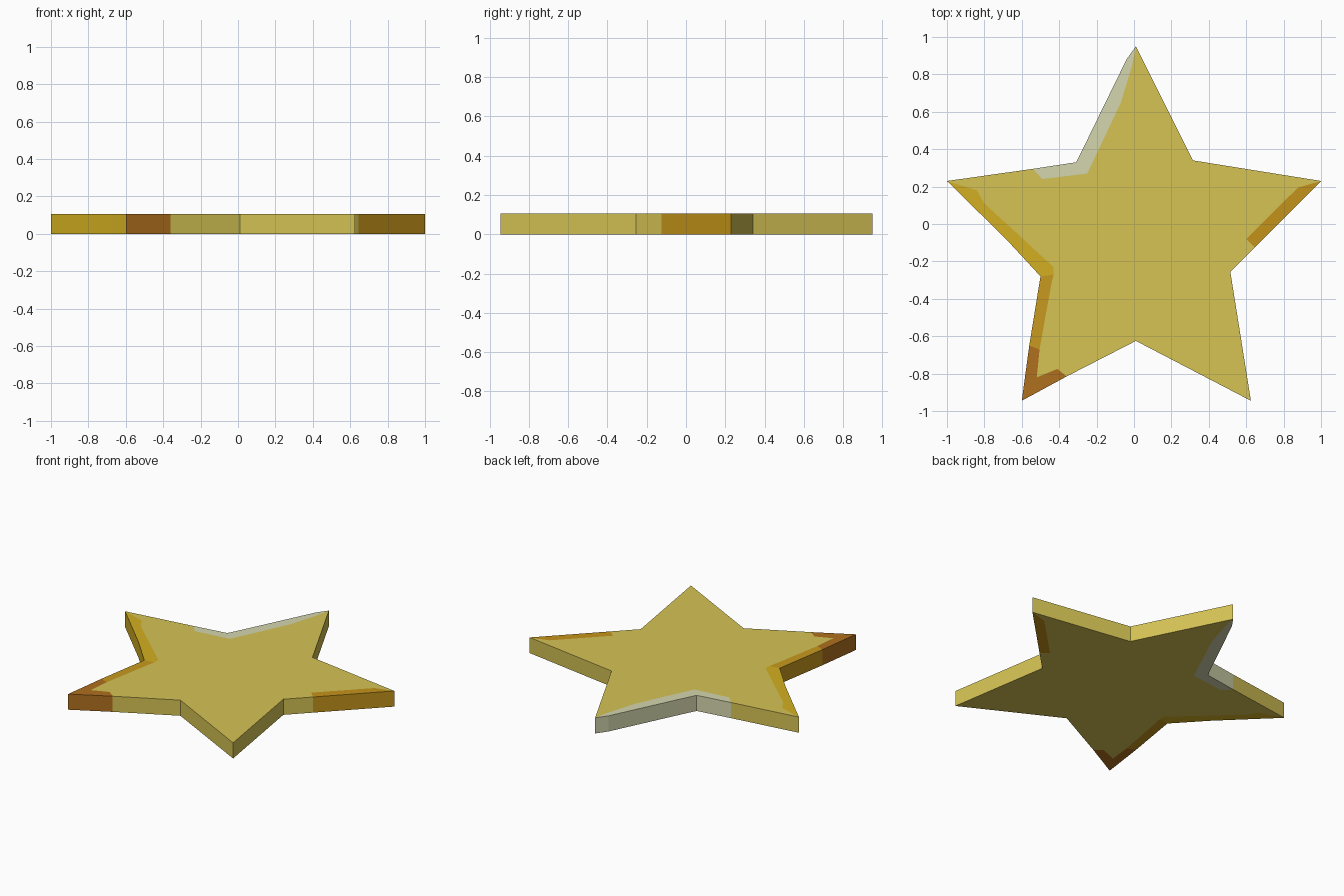
import bpy
import bmesh

if "Cube" in bpy.data.objects:
    bpy.data.objects.remove(bpy.data.objects["Cube"])

THICKNESS = 0.105

COLOURS = {
    "yellow": (0.67, 0.55, 0.09),
    "pale": (0.66, 0.67, 0.42),
    "gold": (0.65, 0.43, 0.015),
    "dark_gold": (0.58, 0.32, 0.013),
    "orange": (0.55, 0.29, 0.01),
    "brown": (0.43, 0.16, 0.013),
}

# Points and notches of the star that the patches share
TOP, RIGHT, LEFT = (0.01, 0.95), (1.0, 0.23), (-1.0, 0.23)
ELBOW_IN, ELBOW_OUT = (-0.43, -0.27), (-0.5, -0.28)
LEG_IN, LEG_OUT = (-0.505, -0.67), (-0.56, -0.65)
PALE_END = (-0.54, 0.295)
ORANGE_END = (0.645, -0.125)
BROWN_END = (-0.36, -0.815)

# Inner borders between each patch and the yellow body, running clockwise
orange_in = [RIGHT, (0.877, 0.195), (0.6, -0.08), ORANGE_END]
brown_in = [BROWN_END, (-0.41, -0.775), (-0.52, -0.82), LEG_IN]
dark_in = [LEG_IN, (-0.44, -0.31), ELBOW_IN]
gold_in = [ELBOW_IN, (-0.43, -0.23), (-0.8, 0.11), (-0.84, 0.18), LEFT]
pale_in = [PALE_END, (-0.49, 0.24), (-0.25, 0.27), (-0.07, 0.65), (-0.01, 0.85), TOP]

# Flat regions of the star; each patch closes along the outer edge
body = [(0.315, 0.34)] + orange_in + [(0.515, -0.255), (0.625, -0.945), (0.01, -0.625)]
body += brown_in + dark_in[1:] + gold_in[1:] + pale_in
REGIONS = [
    ("yellow", body),
    ("orange", orange_in),
    ("brown", brown_in + [LEG_OUT, (-0.6, -0.945)]),
    ("dark_gold", dark_in + [ELBOW_OUT, LEG_OUT]),
    ("gold", gold_in + [(-0.68, -0.085), ELBOW_OUT]),
    ("pale", pale_in + [(-0.04, 0.88), (-0.25, 0.45), (-0.31, 0.33)]),
]

mesh = bpy.data.meshes.new("star")
star = bpy.data.objects.new("star", mesh)
bpy.context.collection.objects.link(star)

for name, rgb in COLOURS.items():
    mat = bpy.data.materials.new(name)
    mat.diffuse_color = (*rgb, 1.0)
    mat.use_nodes = True
    mat.node_tree.nodes["Principled BSDF"].inputs["Base Color"].default_value = mat.diffuse_color
    mesh.materials.append(mat)
slots = list(COLOURS)

bm = bmesh.new()
low, high = {}, {}


def corner(table, p, z):
    if p not in table:
        table[p] = bm.verts.new((p[0], p[1], z))
    return table[p]


# Top and bottom faces of every coloured region
border = {}
for name, points in REGIONS:
    for table, z in ((low, 0.0), (high, THICKNESS)):
        face = bm.faces.new([corner(table, p, z) for p in points])
        face.material_index = slots.index(name)
    for a, b in zip(points, points[1:] + points[:1]):
        border.setdefault(frozenset((a, b)), []).append((a, b, name))

# Side walls along the outer edge only
for uses in border.values():
    if len(uses) == 1:
        a, b, name = uses[0]
        wall = bm.faces.new((low[a], low[b], high[b], high[a]))
        wall.material_index = slots.index(name)

bmesh.ops.recalc_face_normals(bm, faces=bm.faces[:])
bm.to_mesh(mesh)
bm.free()
